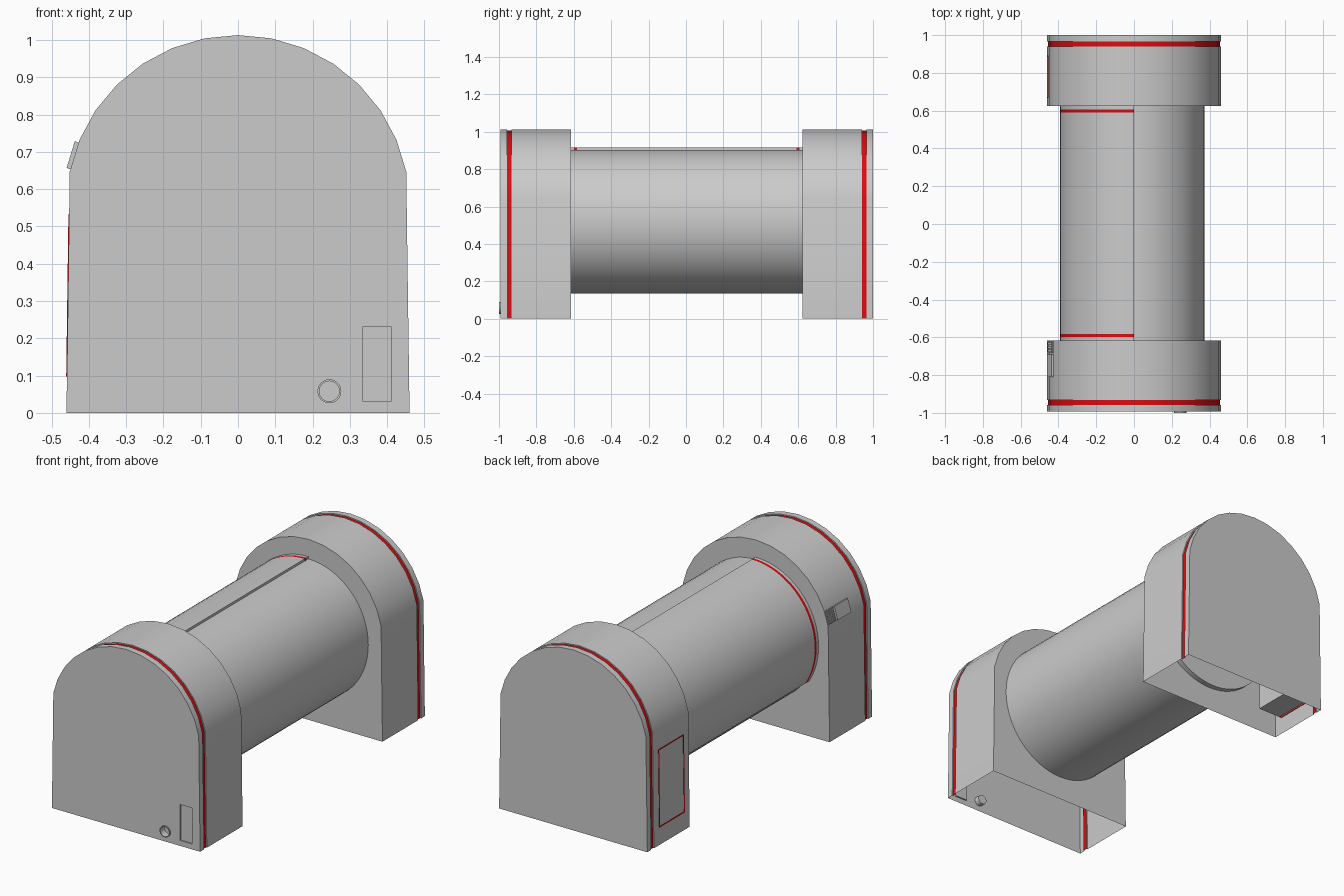
import bpy, bmesh, math
from mathutils import Matrix, Vector

if "Cube" in bpy.data.objects:
    bpy.data.objects.remove(bpy.data.objects["Cube"])


def material(name, rgb):
    m = bpy.data.materials.new(name)
    m.use_nodes = True
    m.diffuse_color = (*rgb, 1)
    m.node_tree.nodes["Principled BSDF"].inputs["Base Color"].default_value = (*rgb, 1)
    return m


MATERIALS = [material("light grey", (0.6, 0.6, 0.6)), material("red", (0.7, 0.004, 0.006))]
GREY, RED = 0, 1
Y_MID = 0.004
SIDE_X, ARCH_Z, ARCH_R = 0.46, 0.558, 0.455


def finish(bm, name, smooth=True):
    bmesh.ops.recalc_face_normals(bm, faces=bm.faces)
    mesh = bpy.data.meshes.new(name)
    bm.to_mesh(mesh)
    bm.free()
    for m in MATERIALS:
        mesh.materials.append(m)
    ob = bpy.data.objects.new(name, mesh)
    bpy.context.collection.objects.link(ob)
    if smooth:
        bpy.ops.object.select_all(action="DESELECT")
        ob.select_set(True)
        bpy.context.view_layer.objects.active = ob
        bpy.ops.object.shade_smooth_by_angle(angle=math.radians(30))
    return ob


def ring(bm, profile, y):
    return [bm.verts.new((x, y, z)) for x, z in profile]


def bridge(bm, a, b, mat=GREY, closed=True):
    n = len(a)
    for i in range(n if closed else n - 1):
        j = (i + 1) % n
        bm.faces.new((a[i], a[j], b[j], b[i])).material_index = mat


def arc(rx, rz, cz, start, end, steps, cx=0):
    angles = [math.radians(start + (end - start) * i / steps) for i in range(steps + 1)]
    return [(cx + rx * math.cos(a), cz + rz * math.sin(a)) for a in angles]


def circle(x, z, r, n=24):
    return arc(r, r, z, 0, 360, n, x)[:-1]


def arch(inset):
    """Arched outline, open along the floor."""
    curve = arc(SIDE_X - inset, ARCH_R - inset, ARCH_Z, 0, 180, 16)[1:-1]
    return [(SIDE_X - inset, 0)] + curve + [(inset - SIDE_X, 0)]


def end_block(name, inner, outer, recesses=()):
    """Hollow arched housing, with a red groove and optional recesses in the end wall."""
    s = 1 if outer > 0 else -1
    groove = 0.006
    spans = [(inner, 0), (Y_MID + s * 0.937, 0), (Y_MID + s * 0.937, groove),
             (Y_MID + s * 0.962, groove), (Y_MID + s * 0.962, 0), (outer, 0)]
    bm = bmesh.new()
    rings = [ring(bm, arch(d), y) for y, d in spans]
    for i in range(len(rings) - 1):
        bridge(bm, rings[i], rings[i + 1], RED if i == 2 else GREY, closed=False)
    bm.faces.new(rings[0])
    if not recesses:
        bm.faces.new(rings[-1])
    else:
        loops = [rings[-1]]
        floors = []
        for profile, depth in recesses:
            rim = ring(bm, profile, outer)
            loops.append(rim)
            floors.append((rim, ring(bm, profile, outer - s * depth)))
        edges = []
        for loop in loops:
            for i, v in enumerate(loop):
                pair = (v, loop[(i + 1) % len(loop)])
                edges.append(bm.edges.get(pair) or bm.edges.new(pair))
        bmesh.ops.triangle_fill(bm, edges=edges, use_beauty=True, normal=Vector((0, s, 0)))
        for rim, floor in floors:
            bridge(bm, rim, floor)
            bm.faces.new(floor)
    return finish(bm, name)


def box(name, size, matrix, mat=GREY):
    bm = bmesh.new()
    bmesh.ops.create_cube(bm, size=1, matrix=matrix @ Matrix.Diagonal((*size, 1)))
    for f in bm.faces:
        f.material_index = mat
    return finish(bm, name, smooth=False)


# Housings at both ends
FRONT, BACK = -0.993, 1.0
slot = [(0.335, 0.03), (0.41, 0.03), (0.41, 0.232), (0.335, 0.232)]
end_block("front_housing", Y_MID - 0.62, FRONT,
          [(circle(0.245, 0.058, 0.027), 0.03), (slot, 0.008)])
end_block("back_housing", Y_MID + 0.62, BACK)

# Socket rim on the front wall
bm = bmesh.new()
rims = [ring(bm, circle(0.245, 0.058, r), y)
        for r, y in ((0.032, FRONT), (0.032, -1.0), (0.027, -1.0), (0.027, FRONT))]
for a, b in zip(rims, rims[1:]):
    bridge(bm, a, b)
finish(bm, "socket_rim")

# Barrel between the housings
BARREL_Z = 0.519
bm = bmesh.new()
barrel = arc(0.372, 0.384, BARREL_Z, 0, 360, 64)[:-1]
ends = [ring(bm, barrel, Y_MID + s * 0.65) for s in (-1, 1)]
bridge(bm, *ends)
for end in ends:
    bm.faces.new(end)
finish(bm, "barrel")

# Curved cover over one side of the barrel, with red end bands
cover = arc(0.392, 0.397, BARREL_Z, 90, 212, 28) + arc(0.368, 0.38, BARREL_Z, 212, 90, 28)
bm = bmesh.new()
stations = [-0.62, -0.602, -0.586, 0.586, 0.602, 0.62]
rings = [ring(bm, cover, Y_MID + y) for y in stations]
for i in range(len(rings) - 1):
    bridge(bm, rings[i], rings[i + 1], RED if i in (1, 3) else GREY)
bm.faces.new(rings[0])
bm.faces.new(rings[-1])
finish(bm, "barrel_cover")

# Hatch on the back housing: red outline and the compartment behind it
side_top = arch(0)[-2]
lean = math.atan2(SIDE_X + side_top[0], side_top[1])
hatch_y, hatch_z, hatch_w, hatch_h = 0.78, 0.315, 0.22, 0.43
hatch = (Matrix.Translation((-SIDE_X + hatch_z * math.tan(lean), hatch_y, hatch_z))
         @ Matrix.Rotation(lean, 4, "Y"))
for s, side in ((-1, "lower"), (1, "upper")):
    box("hatch_outline_" + side, (0.004, hatch_w, 0.006),
        hatch @ Matrix.Translation((0, 0, s * hatch_h / 2)), RED)
for s, side in ((-1, "front"), (1, "back")):
    box("hatch_outline_" + side, (0.004, 0.006, hatch_h),
        hatch @ Matrix.Translation((0, s * hatch_w / 2, 0)), RED)
box("hatch_compartment", (0.14, hatch_w, hatch_h),
    Matrix.Translation((-0.38, hatch_y, hatch_z)))

# Control panel and keypad on the front housing's sloping facet
low, high = arch(0)[-2], arch(0)[-3]
tilt = math.atan2(high[0] - low[0], high[1] - low[1])
facet = (Matrix.Translation(((low[0] + high[0]) / 2, 0, (low[1] + high[1]) / 2))
         @ Matrix.Rotation(tilt, 4, "Y"))
box("control_screen", (0.022, 0.12, 0.075), facet @ Matrix.Translation((0, -0.75, 0)))
box("keypad_base", (0.01, 0.06, 0.075), facet @ Matrix.Translation((0, -0.652, 0)))
for row in range(4):
    for col in range(3):
        box("keypad_button", (0.02, 0.013, 0.012),
            facet @ Matrix.Translation((0, -0.652 + (col - 1) * 0.019, (row - 1.5) * 0.018)))
